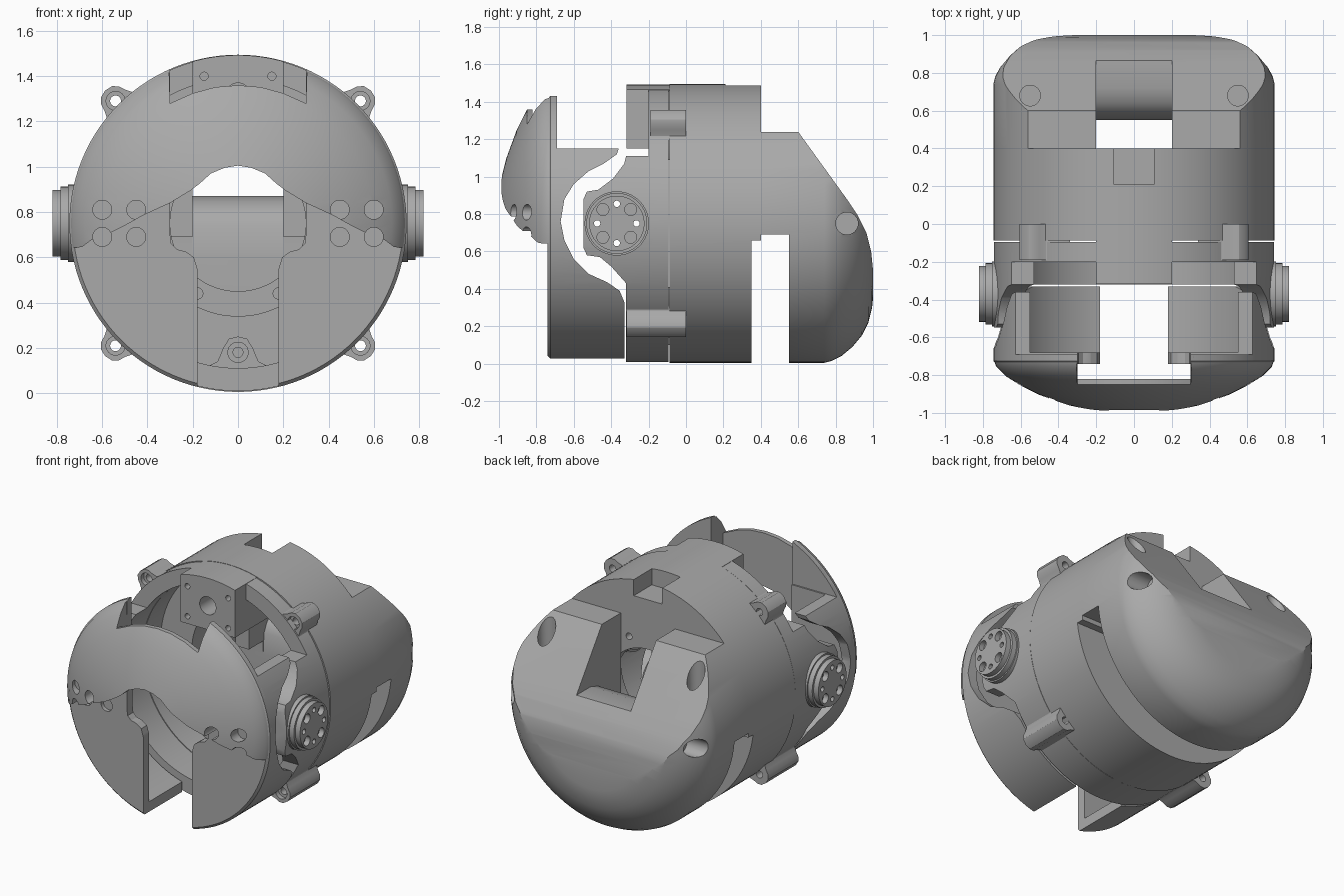
import bpy, bmesh, math
from mathutils import Vector

if "Cube" in bpy.data.objects:
    bpy.data.objects.remove(bpy.data.objects["Cube"])

R, CZ = 0.745, 0.75          # body radius and height of its axis
grey = bpy.data.materials.new("plain_grey")
grey.use_nodes = True
grey.diffuse_color = (0.4, 0.4, 0.4, 1)
grey.node_tree.nodes["Principled BSDF"].inputs["Base Color"].default_value = (0.4, 0.4, 0.4, 1)


def finish(name, bm):
    bmesh.ops.remove_doubles(bm, verts=bm.verts, dist=1e-5)
    bmesh.ops.recalc_face_normals(bm, faces=bm.faces)
    mesh = bpy.data.meshes.new(name)
    bm.to_mesh(mesh)
    bm.free()
    mesh.materials.append(grey)
    obj = bpy.data.objects.new(name, mesh)
    bpy.context.collection.objects.link(obj)
    return obj


def place(axis, t, p):
    return {"x": (t, p[0], p[1]), "y": (p[0], t, p[1]), "z": (p[0], p[1], t)}[axis]


def prism(name, pts, axis, a, b):
    """Extrude a 2D outline along an axis from a to b."""
    bm = bmesh.new()
    face = bm.faces.new([bm.verts.new(place(axis, a, p)) for p in pts])
    ext = bmesh.ops.extrude_face_region(bm, geom=[face])["geom"]
    verts = [v for v in ext if isinstance(v, bmesh.types.BMVert)]
    bmesh.ops.translate(bm, verts=verts, vec=place(axis, b - a, (0, 0)))
    return finish(name, bm)


def disc(name, center, r, axis, a, b, n=32):
    angles = [2 * math.pi * (i + 0.5) / n for i in range(n)]
    pts = [(center[0] + r * math.cos(t), center[1] + r * math.sin(t)) for t in angles]
    return prism(name, pts, axis, a, b)


def block(name, x0, x1, y0, y1, z0, z1):
    return prism(name, [(x0, y0), (x1, y0), (x1, y1), (x0, y1)], "z", z0, z1)


def revolve(name, profile, n=112):
    """Spin a closed (radius, y) outline round the body axis."""
    bm = bmesh.new()
    vs = [bm.verts.new((r, y, CZ)) for r, y in profile]
    edges = [bm.edges.new((vs[i - 1], vs[i])) for i in range(len(vs))
             if profile[i - 1][0] + profile[i][0] > 0]
    bmesh.ops.spin(bm, geom=vs + edges, cent=(0, 0, CZ), axis=(0, 1, 0),
                   angle=2 * math.pi, steps=n, use_merge=True)
    return finish(name, bm)


def combine(obj, tool, op="DIFFERENCE"):
    mod = obj.modifiers.new("combine", "BOOLEAN")
    mod.operation, mod.object, mod.solver = op, tool, "EXACT"
    graph = bpy.context.evaluated_depsgraph_get()
    mesh = bpy.data.meshes.new_from_object(obj.evaluated_get(graph))
    obj.modifiers.clear()
    obj.data = mesh
    bpy.data.objects.remove(tool)


def keep(obj, tool):
    combine(obj, tool, "INTERSECT")


def drill(obj, center, r, axis, a, b):
    combine(obj, disc("drill", center, r, axis, a, b, 20))


def mirrored(pts):
    return pts + [(-x, z) for x, z in reversed(pts) if x > 0]


parts = []

# Main housing: stepped bore, relieved lower back, top socket
housing = revolve("main_housing", [(R, -.088), (R, .4), (.3, .4), (.3, .3), (.41, .3),
                                   (.41, .1), (.64, .1), (.64, -.088)])
combine(housing, block("cut", -1, 1, .35, .6, -.1, .66))
combine(housing, block("cut", -.105, .105, .21, .6, 1.38, 1.6))
for s in (-1, 1):
    drill(housing, (s * .18, .44), .025, "y", 0, .5)
    for x, z in ((.14, 1.1), (.25, 1.18)):
        drill(housing, (s * x, z), .022, "y", .32, .5)
parts.append(housing)

# Front flange with side pods
flange = revolve("front_flange", [(R - .004, -.56), (R - .004, -.094), (.64, -.094), (.64, -.56)])
half_pod = [(-.32, .43), (-.4, .52), (-.46, .57), (-.53, .58), (-.548, .62), (-.548, .88),
            (-.53, .92), (-.47, .93), (-.39, .99), (-.33, 1.07), (-.32, 1.11)]
keep(flange, prism("clip", [(0, -.1), (-.32, -.1)] + half_pod + [(-.2, 1.11), (-.2, 1.6), (0, 1.6)],
                   "x", -1, 1))
parts.append(flange)

# Hubs with bolt circles
HUB = (-.37, .75)
for s, side in ((1, "left"), (-1, "right")):
    hub = disc(side + "_hub", HUB, .148, "x", s * .6, s * .82, 48)
    collar = disc(side + "_hub_collar", HUB, .163, "x", s * .61, s * .785, 48)
    seat = disc(side + "_hub_seat", HUB, .172, "x", s * .62, s * .752, 48)
    for i in range(4):
        t = math.pi / 4 + i * math.pi / 2
        drill(hub, (HUB[0] + .105 * math.cos(t), HUB[1] + .105 * math.sin(t)), .032,
              "x", s * .77, s * .9)
    parts += [hub, collar, seat]
    for i in range(4):
        t = i * math.pi / 2
        c = (HUB[0] + .105 * math.cos(t), HUB[1] + .105 * math.sin(t))
        for obj in (hub, collar, seat, flange):
            drill(obj, c, .017, "x", s * .5, s)

# Bolt ears round the flange
ear_half = [(.83, 0), (.822, .035), (.8, .056), (.77, .065), (.74, .08), (.72, .11), (.7, .15), (.66, .18)]
ear_outline = ear_half + [(u, -v) for u, v in reversed(ear_half) if v > 0]
for sx, side in ((1, "left"), (-1, "right")):
    for sz, level, front in ((1, "upper", -.19), (-1, "lower", -.318)):
        d = Vector((sx, sz)).normalized()
        pts = [(d.x * u - d.y * v, CZ + d.y * u + d.x * v) for u, v in ear_outline]
        ear = prism(level + "_" + side + "_ear", pts, "y", front, 0)
        c = (d.x * .765, CZ + d.y * .765)
        drill(ear, c, .024, "y", -.5, .1)
        drill(ear, c, .042, "y", -.5, front + .03)
        parts.append(ear)

# Top mounting block
mount = block("top_mount", -.2, .2, -.318, .1, 1.15, 1.6)
keep(mount, disc("clip", (0, CZ), R - .002, "y", -.5, .5, 112))
drill(mount, (0, 1.31), .06, "y", -.5, -.1)
for x in (-.15, .15):
    for z in (1.2, 1.4):
        drill(mount, (x, z), .018, "y", -.5, -.2)
parts.append(mount)

# Lower inner screw boss
boss = prism("screw_boss", mirrored([(0, .25), (.04, .24), (.065, .2), (.09, .14), (.17, .1)]),
             "y", -.2, .11)
drill(boss, (0, .18), .045, "y", -.3, -.16)
drill(boss, (0, .18), .022, "y", -.3, 0)
parts.append(boss)

# Jaw shell: thin front plate and side walls, split by a central slot
jaw = revolve("jaw_shell", [(0, -.74), (.73, -.74), (R, -.725), (R, -.33), (.68, -.33),
                            (.68, -.68), (0, -.68)])
hub_bay = [(-.33, .33), (-.355, .39), (-.42, .435), (-.52, .48), (-.6, .56), (-.65, .66), (-.67, .76),
           (-.65, .88), (-.6, .96), (-.52, 1.03), (-.44, 1.07), (-.37, 1.12), (-.36, 1.15)]
keep(jaw, prism("clip", [(-.8, -.1), (-.33, -.1)] + hub_bay + [(-.69, 1.15), (-.69, 1.6), (-.8, 1.6)],
                "x", -1, 1))
combine(jaw, prism("cut", mirrored([(.18, -.1), (.18, .55), (.195, .6), (.23, .625), (.27, .635),
                                    (.295, .66), (.3, .7), (.3, 1.6)]), "y", -.9, -.2))
parts.append(jaw)

# Domed visor with arched lower edge and top notch
visor = revolve("visor", [(0, -.69), (R, -.69), (R, -.71), (.73, -.755), (.68, -.805), (.6, -.855),
                          (.5, -.905), (.35, -.96), (.2, -.998), (0, -1)])
keep(visor, prism("clip", mirrored([(0, 1.005), (.06, .995), (.12, .97), (.17, .925), (.21, .895),
                                    (.3, .84), (.42, .785), (.5, .74), (.55, .715), (.6, .69),
                                    (.65, .675), (.69, .645), (.76, .64), (.76, 1.6), (.31, 1.6),
                                    (.3, 1.28), (.2, 1.325), (.1, 1.352), (0, 1.36)]), "y", -1.1, -.5))
combine(visor, block("cut", -.3, .3, -.82, -.5, .5, 1.6))
for s in (-1, 1):
    for x in (.45, .6):
        drill(visor, (s * x, .81), .042, "y", -1.1, -.8)
        drill(visor, (s * x, .69), .042, "y", -1.1, -.72)
        drill(jaw, (s * x, .69), .042, "y", -1.1, -.715)
parts.append(visor)

# Rear cap: rounded drum, sloped top, neck and deep slot
cap = revolve("rear_cap", [(0, .4), (R, .4), (R, .74), (.735, .78), (.71, .83), (.66, .89), (.6, .94),
                           (.53, .975), (.45, .995), (.4, 1), (0, 1)])
keep(cap, prism("clip", [(.3, .69), (.55, .69), (.55, -.1), (1.1, -.1), (1.1, .4), (1, .5), (.99, .6),
                         (.965, .7), (.92, .79), (.86, .88), (.6, 1.24), (.3, 1.24)], "x", -1, 1))
combine(cap, prism("cut", [(.3, .6), (.55, .6), (.56, .74), (.59, .8), (.64, .845), (.72, .87),
                           (1.2, .87), (1.2, 1.6), (.3, 1.6)], "x", -.2, .2))
for s in (-1, 1):
    drill(cap, (s * .55, .68), .055, "z", .95, 1.6)
    drill(cap, (.86, .75), .06, "x", s * .57, s)
parts.append(cap)

# Smooth shading with sharp edges kept
bpy.ops.object.select_all(action="DESELECT")
for obj in parts:
    obj.select_set(True)
bpy.context.view_layer.objects.active = parts[0]
bpy.ops.object.shade_smooth_by_angle(angle=math.radians(28))
